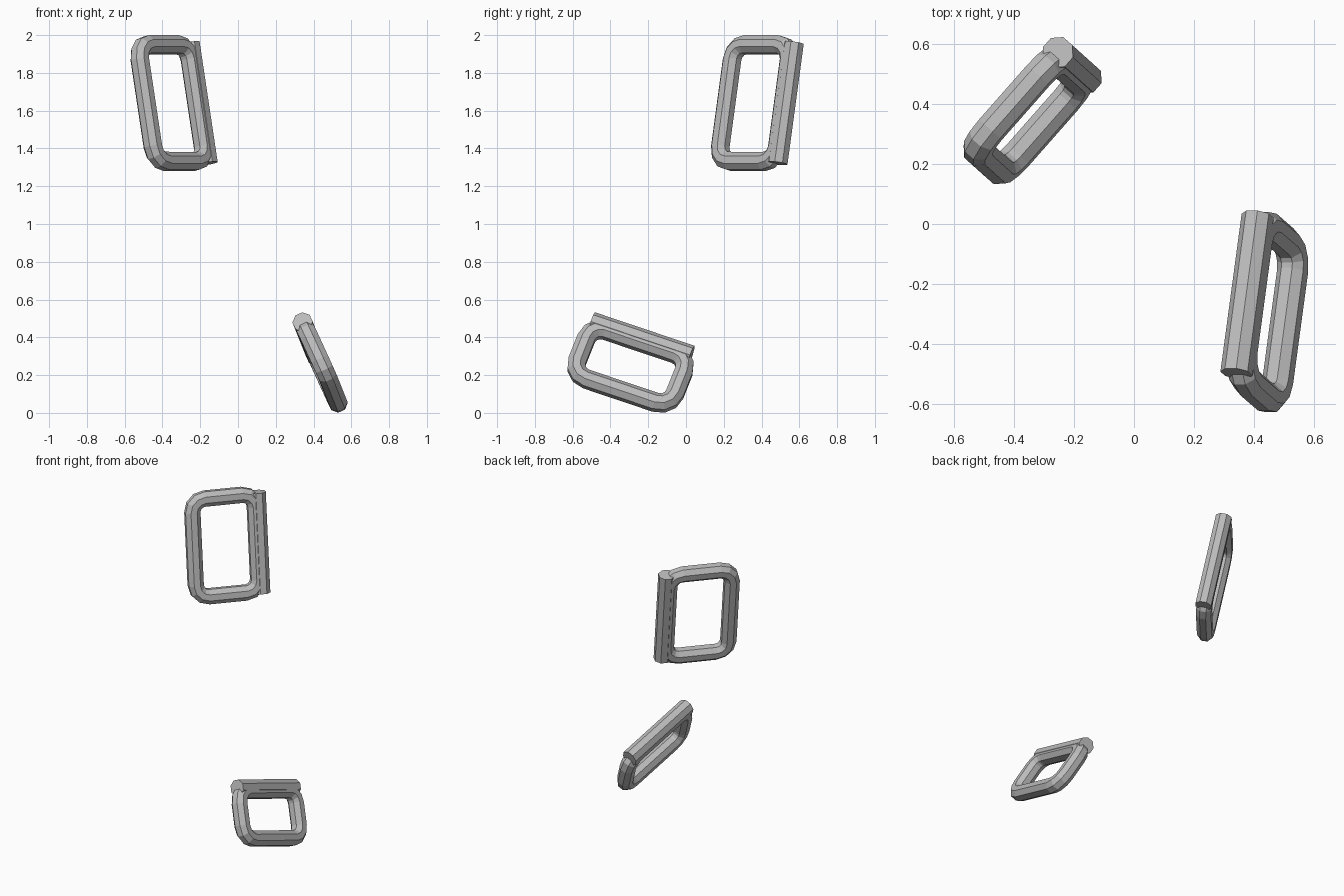
import bpy, bmesh, math
from mathutils import Vector, Matrix

cube = bpy.data.objects.get("Cube")
if cube:
    bpy.data.objects.remove(cube, do_unlink=True)

GREY = (0.5, 0.5, 0.5, 1)
metal = bpy.data.materials.new("plain_grey")
metal.use_nodes = True
metal.diffuse_color = GREY
metal.node_tree.nodes["Principled BSDF"].inputs["Base Color"].default_value = GREY

SIDES = 8
RING_R, BAR_R, CORNER = 0.052, 0.054, 0.08


def octagon(radius):
    """Cross-section with flat sides facing outward: (in-plane, normal)."""
    for i in range(SIDES):
        a = math.tau * (i + 0.5) / SIDES
        yield radius * math.cos(a), radius * math.sin(a)


def finish(name, bm, frame):
    bmesh.ops.recalc_face_normals(bm, faces=bm.faces)
    mesh = bpy.data.meshes.new(name)
    bm.to_mesh(mesh)
    bm.free()
    mesh.materials.append(metal)
    obj = bpy.data.objects.new(name, mesh)
    obj.matrix_world = frame
    bpy.context.collection.objects.link(obj)


def bridge(bm, a, b):
    for i in range(SIDES):
        j = (i + 1) % SIDES
        bm.faces.new((a[i], a[j], b[j], b[i]))


def ring(name, frame, half_len, low, high, steps=3):
    """Octagonal tube swept round a rounded rectangle in the local XY plane."""
    bm = bmesh.new()
    corners = [(1, 1), (-1, 1), (-1, -1), (1, -1)]
    loops = []
    for q, (sx, sy) in enumerate(corners):
        centre = Vector((sx * (half_len - CORNER),
                         high - CORNER if sy > 0 else low + CORNER, 0))
        for s in range(steps + 1):
            a = (q + s / steps) * math.pi / 2
            out = Vector((math.cos(a), math.sin(a), 0))
            loops.append([bm.verts.new(centre + out * (CORNER + r) + Vector((0, 0, n)))
                          for r, n in octagon(RING_R)])
    for i, loop in enumerate(loops):
        bridge(bm, loop, loops[(i + 1) % len(loops)])
    finish(name, bm, frame)


def bar(name, frame, half_len, offset):
    """Straight octagonal rod along one long side."""
    bm = bmesh.new()
    ends = [[bm.verts.new((x, offset + r, n)) for r, n in octagon(BAR_R)]
            for x in (-half_len, half_len)]
    bridge(bm, *ends)
    for end in ends:
        bm.faces.new(end)
    finish(name, bm, frame)


def make_frame(centre, long_axis, short_axis):
    u = Vector(long_axis).normalized()
    v = Vector(short_axis)
    v = (v - u * v.dot(u)).normalized()
    rot = Matrix((u, v, u.cross(v))).transposed().to_4x4()
    return Matrix.Translation(centre) @ rot


# Upper, larger loop standing almost upright
upper = make_frame((-0.345, 0.372, 1.64), (-0.15, 0.135, 1), (0.66, 0.75, 0))
ring("upper_ring", upper, 0.315, -0.212, 0.19)
bar("upper_bar", upper, 0.325, 0.21)

# Lower, smaller loop leaning over
lower = make_frame((0.44, -0.29, 0.256), (0.07, 0.52, -0.175), (-0.46, 0.39, 1))
ring("lower_ring", lower, 0.275, -0.162, 0.14)
bar("lower_bar", lower, 0.28, 0.16)
